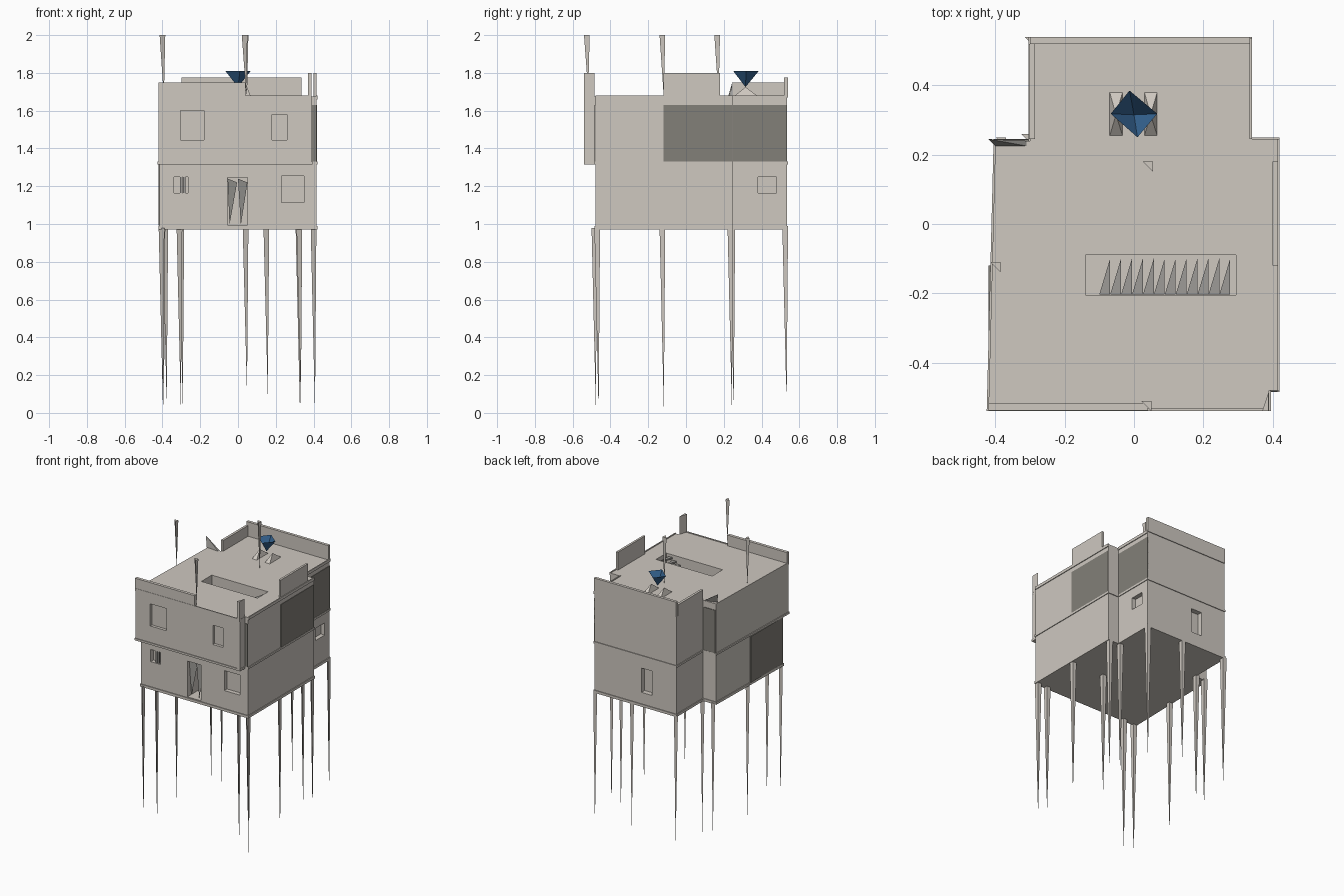
import bpy, bmesh, math
from mathutils import Vector


def material(name, rgb):
    m = bpy.data.materials.new(name)
    m.diffuse_color = (*rgb, 1)
    return m


PLASTER = material("pale plaster", (0.62, 0.58, 0.53))
DARK = material("dark grey panel", (0.225, 0.215, 0.19))
GREY = material("grey metal", (0.34, 0.33, 0.31))
BLUE = material("blue dish", (0.035, 0.125, 0.28))


def make(name, verts, faces, mat, solid=True):
    me = bpy.data.meshes.new(name)
    me.from_pydata([tuple(v) for v in verts], [], faces)
    if solid:
        bm = bmesh.new()
        bm.from_mesh(me)
        bmesh.ops.recalc_face_normals(bm, faces=bm.faces)
        bm.to_mesh(me)
        bm.free()
    ob = bpy.data.objects.new(name, me)
    bpy.context.collection.objects.link(ob)
    me.materials.append(mat)
    return ob


def prism(name, outline, z0, z1, mat=PLASTER):
    n = len(outline)
    verts = [(x, y, z) for z in (z0, z1) for x, y in outline]
    faces = [list(range(n))[::-1], list(range(n, 2 * n))]
    faces += [(i, (i + 1) % n, (i + 1) % n + n, i + n) for i in range(n)]
    return make(name, verts, faces, mat)


def box(name, x0, x1, y0, y1, z0, z1, mat=PLASTER):
    return prism(name, [(x0, y0), (x1, y0), (x1, y1), (x0, y1)], z0, z1, mat)


def spike(name, x, y, z_wide, z_tip, size=0.03, mat=PLASTER):
    # three-sided taper: wide end at z_wide, point at z_tip
    h = size / 2
    verts = [(x - h, y + h, z_wide), (x + h, y + h, z_wide),
             (x + h, y - h, z_wide), (x + h * 0.5, y + h * 0.5, z_tip)]
    return make(name, verts, [(0, 1, 2), (0, 1, 3), (1, 2, 3), (2, 0, 3)], mat)


def cut(target, *bounds):
    c = box("opening_cutter", *bounds)
    c.hide_render = True
    c.hide_viewport = True
    c.display_type = 'WIRE'
    mod = target.modifiers.new("opening", 'BOOLEAN')
    mod.operation = 'DIFFERENCE'
    mod.solver = 'EXACT'
    mod.object = c


def grow(outline, d=0.005):
    return [(x + math.copysign(d, x), y + (d if y > 0.2 else -d)) for x, y in outline]


# Floor plans: both storeys share the stepped-in rear wing
REAR = [(0.415, 0.245), (0.335, 0.245), (0.335, 0.535),
        (-0.30, 0.535), (-0.30, 0.24), (-0.40, 0.24)]
lower_plan = [(-0.415, -0.48), (0.415, -0.48)] + REAR
upper_plan = [(-0.42, -0.535), (0.39, -0.535), (0.39, -0.48), (0.415, -0.48)] + REAR

lower = prism("lower_storey", lower_plan, 0.975, 1.32)
upper = prism("upper_storey", upper_plan, 1.32, 1.675)
prism("base_band", grow(lower_plan), 0.972, 0.99)
prism("middle_band", grow(upper_plan), 1.316, 1.33)

# Doors and windows sunk into the walls
cut(lower, -0.34, -0.265, -0.5, -0.45, 1.165, 1.25)
cut(lower, -0.055, 0.05, -0.5, -0.36, 0.995, 1.245)
cut(lower, 0.23, 0.35, -0.5, -0.45, 1.115, 1.255)
cut(lower, 0.305, 0.36, 0.38, 0.48, 1.165, 1.25)
cut(lower, -0.11, -0.03, 0.50, 0.56, 1.07, 1.24)
cut(upper, -0.305, -0.18, -0.56, -0.515, 1.445, 1.6)
cut(upper, 0.18, 0.26, -0.56, -0.515, 1.445, 1.58)

# Window bars and broken door leaves
for x in (-0.307, -0.29):
    box("window_bar", x, x + 0.012, -0.475, -0.465, 1.165, 1.25, GREY)
for x0, x1, xt in ((-0.055, -0.005, -0.045), (0.0, 0.05, 0.015)):
    make("door_shard", [(x0, -0.46, 1.24), (x1, -0.44, 1.22), (xt, -0.45, 0.995),
                        (x0, -0.44, 1.24)],
         [(0, 1, 2), (0, 1, 3), (1, 2, 3), (2, 0, 3)], GREY)

# Stair well in the roof with wedge treads
cut(upper, -0.14, 0.295, -0.205, -0.09, 1.40, 1.75)
for i in range(12):
    x = -0.10 + i * 0.0315
    z = 1.45 + i * 0.018
    prism("stair_tread", [(x, -0.203), (x + 0.031, -0.203), (x + 0.031, -0.1)],
          z, z + 0.01, GREY)

# Dark panels on the side walls
box("right_panel", 0.41, 0.418, -0.12, 0.243, 1.33, 1.63, DARK)
box("rear_wing_panel", 0.33, 0.338, 0.25, 0.535, 1.33, 1.63, DARK)
box("front_notch_panel", 0.392, 0.414, -0.484, -0.476, 1.33, 1.63, DARK)
box("left_notch_panel", -0.395, -0.303, 0.236, 0.244, 1.33, 1.63, DARK)
box("lower_left_panel", -0.42, -0.412, -0.47, -0.12, 0.992, 1.314, DARK)

# Roof parapets
box("front_parapet", -0.42, 0.04, -0.538, -0.517, 1.67, 1.75)
box("rear_parapet", -0.30, 0.335, 0.52, 0.54, 1.67, 1.775)
box("left_rear_parapet", -0.303, -0.286, 0.245, 0.52, 1.67, 1.75)
box("right_parapet", 0.40, 0.415, -0.12, 0.18, 1.67, 1.80)
prism("corner_post", [(0.37, -0.54), (0.388, -0.54), (0.388, -0.485)], 1.33, 1.80)
make("roof_shard", [(-0.42, 0.245, 1.75), (-0.31, 0.24, 1.675), (-0.31, 0.225, 1.675),
                    (-0.40, 0.225, 1.68)],
     [(0, 1, 2), (0, 1, 3), (1, 2, 3), (2, 0, 3)], GREY)

# Roof edge trim, left open above the stair well
for name, b in {"right_roof_edge": (0.413, 0.42, -0.48, 0.245),
                "rear_wing_roof_edge": (0.333, 0.34, 0.245, 0.535),
                "front_roof_edge": (-0.42, 0.39, -0.54, -0.533)}.items():
    box(name, *b, 1.66, 1.68)

# Stilts tapering down to the ground
for x, y, z in ((-0.405, -0.485, 0.03), (0.40, -0.47, 0.0), (-0.31, -0.47, 0.02),
                (0.325, -0.47, 0.05), (-0.40, -0.125, 0.02), (0.40, -0.125, 0.02),
                (-0.385, 0.235, 0.04), (0.40, 0.235, 0.03), (-0.30, 0.525, 0.05),
                (0.325, 0.525, 0.04), (0.04, 0.525, 0.10), (0.15, -0.125, 0.10),
                (0.32, 0.245, 0.03), (-0.31, 0.245, 0.05)):
    spike("stilt", x, y, 0.98, z)

# Roof masts, wide at the top
for x, y, z in ((-0.40, -0.125, 1.67), (0.04, 0.165, 1.67), (0.035, -0.525, 1.70)):
    spike("mast", x, y, 2.0, z)

# Open blue dish on two wedge feet
rim = [(0.067, 0.318, 1.81), (-0.013, 0.385, 1.81), (-0.067, 0.318, 1.81), (0.01, 0.25, 1.81)]
make("roof_dish", rim + [(0.0, 0.315, 1.725)],
     [(i, 4, (i + 1) % 4) for i in range(4)], BLUE, solid=False)
for x in (-0.07, 0.03):
    verts = [(x, 0.255, 1.677), (x + 0.037, 0.255, 1.677), (x + 0.037, 0.38, 1.677),
             (x, 0.38, 1.677), (x + 0.018, 0.315, 1.725)]
    make("dish_foot", verts, [(0, 1, 2, 3), (0, 1, 4), (1, 2, 4), (2, 3, 4), (3, 0, 4)], PLASTER)
